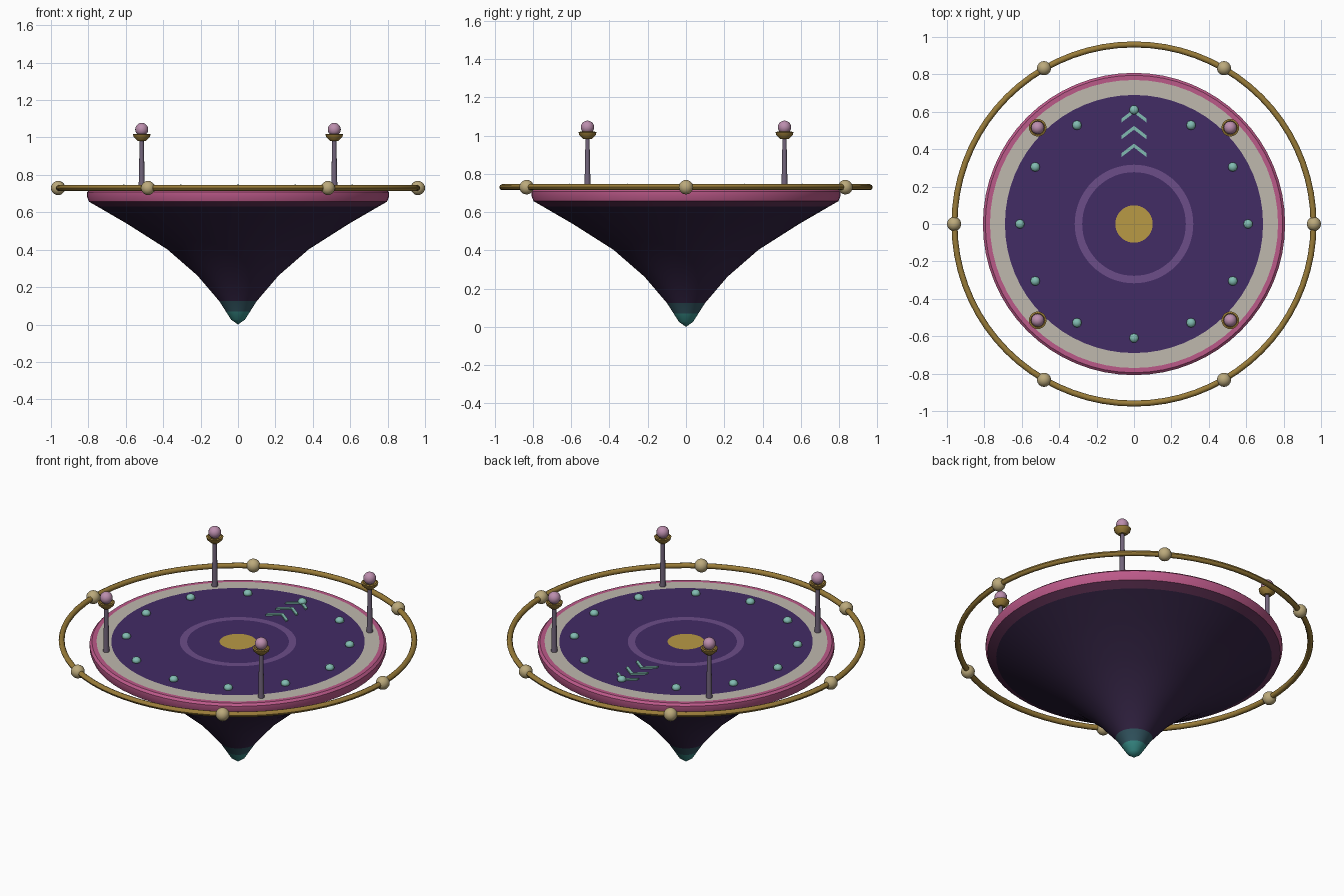
import bpy, bmesh, math
from mathutils import Matrix

if "Cube" in bpy.data.objects:
    bpy.data.objects.remove(bpy.data.objects["Cube"])


def mat(name, r, g, b):
    m = bpy.data.materials.new(name)
    m.diffuse_color = (r, g, b, 1)
    m.use_nodes = True
    m.node_tree.nodes["Principled BSDF"].inputs["Base Color"].default_value = m.diffuse_color
    return m


PINK = mat("pink", 0.50, 0.10, 0.25)
DARK = mat("dark_purple", 0.035, 0.018, 0.06)
PLUM = mat("plum", 0.13, 0.035, 0.10)
TEAL = mat("teal", 0.04, 0.27, 0.25)
DEEP = mat("deep_teal", 0.035, 0.10, 0.13)
CREAM = mat("cream", 0.52, 0.48, 0.42)
DECK = mat("deck_purple", 0.055, 0.025, 0.13)
VIOLET = mat("violet", 0.15, 0.075, 0.25)
GOLD = mat("gold", 0.48, 0.32, 0.06)
BRASS = mat("brass", 0.32, 0.20, 0.04)
BEAD = mat("pale_gold", 0.50, 0.40, 0.20)
MINT = mat("mint", 0.22, 0.50, 0.44)
POST = mat("post_grey", 0.17, 0.13, 0.20)
ORB = mat("orb_pink", 0.50, 0.27, 0.42)


def finish(bm, name, mats, loc=(0, 0, 0), angle=35):
    bmesh.ops.recalc_face_normals(bm, faces=bm.faces)
    me = bpy.data.meshes.new(name)
    bm.to_mesh(me)
    bm.free()
    for m in mats:
        me.materials.append(m)
    ob = bpy.data.objects.new(name, me)
    bpy.context.collection.objects.link(ob)
    ob.location = loc
    bpy.ops.object.select_all(action='DESELECT')
    ob.select_set(True)
    bpy.context.view_layer.objects.active = ob
    bpy.ops.object.shade_smooth_by_angle(angle=math.radians(angle))
    return ob


def lathe(name, profile, steps, mats, loc=(0, 0, 0), angle=35):
    """Revolve (radius, z[, material of the band up to the next point])."""
    bm = bmesh.new()
    used = list(dict.fromkeys(mats))
    rings = []
    for r, z in profile:
        n = 1 if r == 0 else steps
        rings.append([bm.verts.new((r * math.cos(math.tau * i / steps),
                                    r * math.sin(math.tau * i / steps), z)) for i in range(n)])
    for k, (a, b) in enumerate(zip(rings, rings[1:])):
        for i in range(steps):
            j = (i + 1) % steps
            quad = [a[i % len(a)], a[j % len(a)], b[j % len(b)], b[i % len(b)]]
            f = bm.faces.new(list(dict.fromkeys(quad)))
            f.material_index = used.index(mats[min(k, len(mats) - 1)])
    return finish(bm, name, used, loc, angle)


def ball(name, r, loc, m, squash=1.0, u=16, v=10):
    bm = bmesh.new()
    bmesh.ops.create_uvsphere(bm, u_segments=u, v_segments=v, radius=r,
                              matrix=Matrix.Diagonal((1, 1, squash, 1)))
    return finish(bm, name, [m], loc, 60)


def polar(r, deg, z):
    a = math.radians(deg)
    return (r * math.cos(a), r * math.sin(a), z)


# Spinning-top hull with its coloured deck
T = 0.72
lathe("hull_and_deck",
      [(0, 0), (0.037, 0.026), (0.065, 0.07), (0.10, 0.125), (0.217, 0.262), (0.378, 0.402),
       (0.59, 0.537), (0.75, 0.63), (0.797, 0.657), (0.808, 0.685), (0.808, 0.708), (0.795, T),
       (0.77, T), (0.69, T), (0.317, T), (0.277, T), (0.10, T), (0, T)],
      64,
      [TEAL, TEAL, DEEP, DARK, DARK, DARK, DARK, PLUM, PINK, PINK, PINK,
       PINK, CREAM, DECK, VIOLET, DECK, GOLD], angle=30)

# Floating ring and its six beads
lathe("outer_ring",
      [(0.96 + 0.016 * math.cos(math.tau * i / 8), 0.73 + 0.016 * math.sin(math.tau * i / 8))
       for i in range(9)], 72, [BRASS], angle=60)
for i in range(6):
    ball(f"ring_bead_{i + 1}", 0.038, polar(0.962, 60 * i, 0.73), BEAD)

# Deck studs
for i in range(12):
    ball(f"deck_stud_{i + 1}", 0.025, polar(0.61, 30 * i, T + 0.008), MINT, 0.8, 12, 8)

# Chevrons pointing to the back
for i, y in enumerate((0.43, 0.525, 0.615)):
    bm = bmesh.new()
    pts = [(-0.068, y - 0.052), (0, y), (0.068, y - 0.052),
           (0.068, y - 0.073), (0, y - 0.021), (-0.068, y - 0.073)]
    low = [bm.verts.new((px, py, T - 0.004)) for px, py in pts]
    faces = [bm.faces.new([low[k] for k in q]) for q in ((0, 1, 4, 5), (1, 2, 3, 4))]
    ext = bmesh.ops.extrude_face_region(bm, geom=faces, use_keep_orig=True)
    bmesh.ops.translate(bm, vec=(0, 0, 0.012),
                        verts=[g for g in ext["geom"] if isinstance(g, bmesh.types.BMVert)])
    finish(bm, f"chevron_{i + 1}", [MINT])

# Four lamp posts: shaft, cup and orb
for i in range(4):
    x, y, _ = polar(0.728, 45 + 90 * i, 0)
    lathe(f"post_{i + 1}", [(0, T - 0.01), (0.017, T - 0.01), (0.011, 0.99), (0, 0.99)],
          10, [POST], (x, y, 0), 50)
    lathe(f"post_cup_{i + 1}",
          [(0, 0.982), (0.022, 0.982), (0.043, 1.002), (0.047, 1.017), (0.038, 1.02),
           (0.028, 1.012), (0, 1.008)], 20, [BRASS], (x, y, 0))
    ball(f"post_orb_{i + 1}", 0.035, (x, y, 1.043), ORB)
